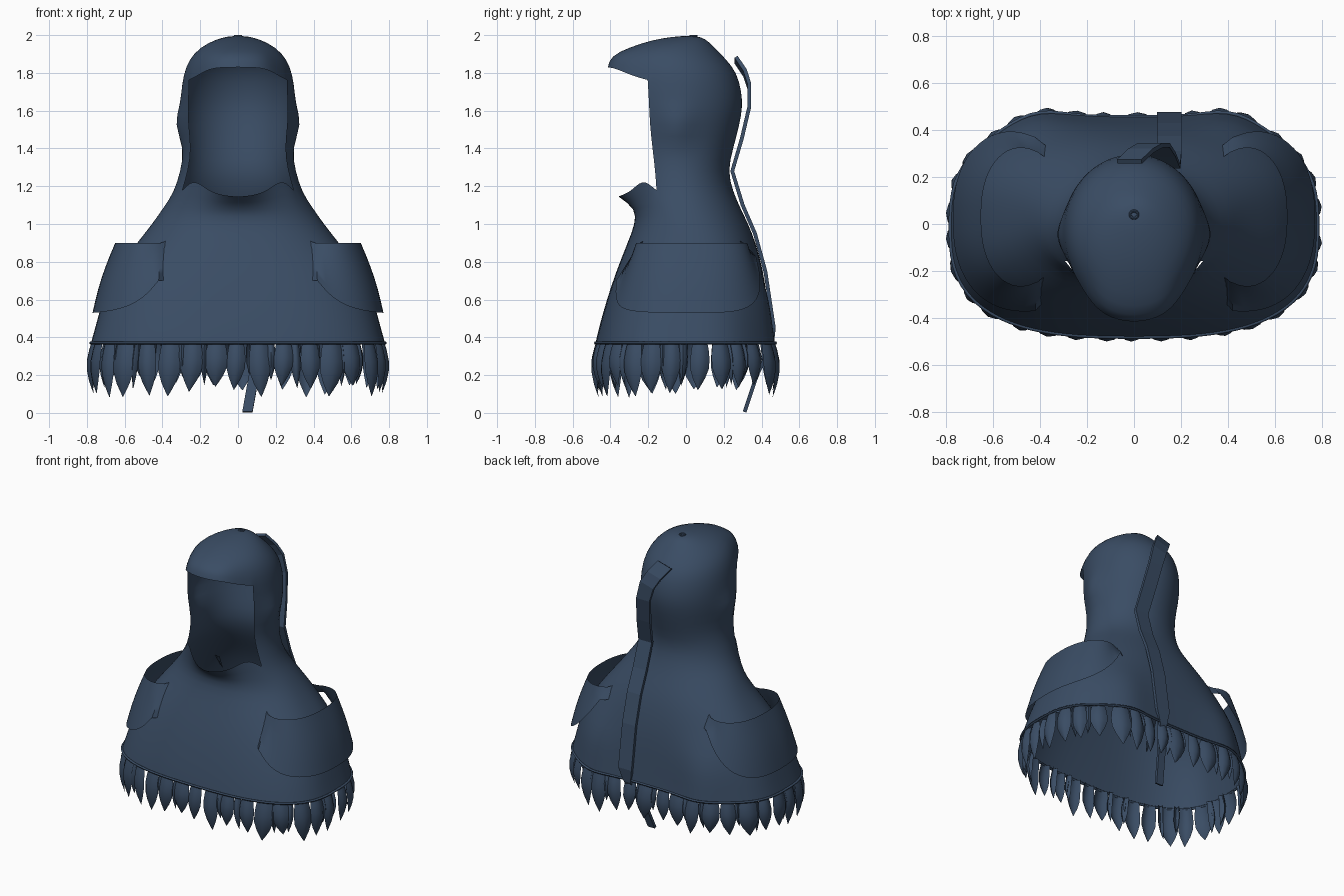
import bpy, bmesh, math, random
from mathutils import Vector

if "Cube" in bpy.data.objects:
    bpy.data.objects.remove(bpy.data.objects["Cube"])

random.seed(4)
cloth = bpy.data.materials.new("dark_slate_blue")
cloth.diffuse_color = (0.042, 0.073, 0.128, 1)
cloth.use_nodes = True
cloth.node_tree.nodes["Principled BSDF"].inputs["Base Color"].default_value = cloth.diffuse_color


def make(name, verts, faces, angle=50):
    me = bpy.data.meshes.new(name)
    me.from_pydata(verts, [], faces)
    me.materials.append(cloth)
    ob = bpy.data.objects.new(name, me)
    bpy.context.collection.objects.link(ob)
    bpy.ops.object.select_all(action='DESELECT')
    ob.select_set(True)
    bpy.context.view_layer.objects.active = ob
    bpy.ops.object.shade_smooth_by_angle(angle=math.radians(angle))
    return ob


def power(v, n):
    return math.copysign(abs(v) ** (2 / n), v)


def grid_faces(rows, cols):
    return [(r * cols + c, r * cols + c + 1, (r + 1) * cols + c + 1, (r + 1) * cols + c)
            for r in range(rows - 1) for c in range(cols - 1)]


# Rings: front z, back z, half width, front y, back y, squareness
RINGS = [
    (.37, .37, .78, -.48, .455, 2.8), (.45, .45, .757, -.462, .445, 2.8),
    (.60, .60, .718, -.42, .43, 2.7), (.75, .75, .652, -.37, .41, 2.6),
    (.90, .90, .535, -.31, .37, 2.4), (1.0, 1.0, .455, -.27, .33, 2.2),
    (1.08, 1.08, .40, -.265, .29, 2.1), (1.16, 1.17, .34, -.29, .25, 2),
    (1.28, 1.28, .305, -.29, .22, 2), (1.40, 1.40, .283, -.32, .25, 2),
    (1.53, 1.53, .30, -.35, .285, 2), (1.64, 1.62, .303, -.36, .30, 2),
    (1.775, 1.70, .298, -.36, .295, 2), (1.865, 1.80, .278, -.345, .27, 2),
    (1.935, 1.87, .235, -.30, .215, 2), (1.975, 1.935, .165, -.18, .15, 2),
    (1.993, 1.985, .08, -.06, .10, 2)]
SEG = 48
LIP, BROW = 7, 12          # rings below and above the face opening


def ring(i, seg=SEG):
    zf, zb, a, yf, yb, n = RINGS[i]
    pts = []
    for k in range(seg):
        t = 2 * math.pi * k / seg          # 0 is the front
        x = a * power(math.sin(t), n)
        f = (1 - power(math.cos(t), n)) / 2
        y, z = yf + (yb - yf) * f, zf + (zb - zf) * f
        off = min(t, 2 * math.pi - t)
        if i < 3 and y > 0:                # fuller back corners at the hem
            y += .045 * math.exp(-((abs(x) - .42) / .16) ** 2)
        if i == LIP:                       # wavy collar edge, pulled forward
            y -= .07 * math.exp(-(off / .5) ** 2)
            z += .065 * math.exp(-((off - .75) / .25) ** 2) - .015 * math.exp(-(off / .3) ** 2)
        if i in (BROW, BROW + 1):          # peak of the hood
            peak = 1 / (1 + (off / .75) ** 6)
            y -= .055 * peak
            z += (.055 if i == BROW else .025) * peak
        # small bulges over the ears
        bump = .045 * math.exp(-((z - 1.53) / .06) ** 2 - ((y + .05) / .09) ** 2)
        x += math.copysign(bump, x)
        pts.append(Vector((x, y, z)))
    return pts


# Hooded cape body with the face opening left out
verts, faces = [], []
for i in range(len(RINGS)):
    verts += ring(i)
for i in range(len(RINGS) - 1):
    for k in range(SEG):
        if LIP <= i < BROW and (k < 8 or k >= SEG - 8):
            continue
        k2 = (k + 1) % SEG
        faces.append((i * SEG + k, i * SEG + k2, (i + 1) * SEG + k2, (i + 1) * SEG + k))
verts.append(Vector((0, .03, 1.997)))
last = (len(RINGS) - 1) * SEG
faces += [(last + k, last + (k + 1) % SEG, len(verts) - 1) for k in range(SEG)]
body = make("hooded_cape", verts, faces, 80)
# sharp corners on the opening, loose points dropped
crease = body.data.attributes.new("crease_vert", 'FLOAT', 'POINT')
for k in (8, SEG - 8):
    crease.data[BROW * SEG + k].value = 1
    crease.data[LIP * SEG + k].value = 1
bm = bmesh.new()
bm.from_mesh(body.data)
bmesh.ops.delete(bm, geom=[v for v in bm.verts if not v.link_faces], context='VERTS')
bm.to_mesh(body.data)
bm.free()
sub = body.modifiers.new("smooth_cloth", 'SUBSURF')
sub.levels = sub.render_levels = 1

# Crown button
bpy.ops.mesh.primitive_torus_add(location=(0, .04, 1.995), major_radius=.016, minor_radius=.006,
                                 major_segments=16, minor_segments=8)
button = bpy.context.object
button.name = "crown_button"
button.data.materials.append(cloth)
bpy.ops.object.shade_smooth_by_angle()


# Shoulder flaps: open at the top, curved lower edge, ends folded into the body
def shoulder_flap(name, side):
    rows, cols, pts = 7, 33, []
    for r in range(rows):
        f = r / (rows - 1)
        line = []
        for c in range(cols):
            t = math.pi * (c / (cols - 1) - .5)
            co, s = power(max(math.cos(t), 0), 2.4), power(math.sin(t), 2.4)
            tuck = (1 - co) ** 3
            top = Vector((.41 + .24 * co, .03 + .315 * s, .90))
            top.y -= math.copysign(.04, s) * tuck
            rise = .17 * tuck if s < 0 else .30 * (1 - co) ** 2
            low = Vector((.42 + .35 * co, .02 + .40 * s, .53 + rise + .03 * s ** 4 * co))
            low.y -= .05 * tuck if s > 0 else -.01 * tuck
            p = top.lerp(low, f)
            p.x += .012 * math.sin(math.pi * f) * co
            line.append(p)
        # folded ends
        a, b = line[0], line[-1]
        lift = .035 * (1 - f)
        line = [Vector((a.x - .10, a.y * .70, a.z + lift))] + line
        line.append(Vector((b.x - .10, b.y * .78, b.z + lift)))
        pts += [(p.x * side, p.y, p.z) for p in line]
    make(name, pts, grid_faces(rows, cols + 2), 60)


shoulder_flap("shoulder_flap_right", 1)
shoulder_flap("shoulder_flap_left", -1)

# Hem path, sampled evenly along its length
loop = ring(0, 240)
loop.append(loop[0])
dist = [0]
for p, q in zip(loop, loop[1:]):
    dist.append(dist[-1] + (q - p).length)


def hem_point(u):
    d = (u % 1) * dist[-1]
    for j in range(len(loop) - 1):
        if d <= dist[j + 1]:
            p = loop[j].lerp(loop[j + 1], (d - dist[j]) / (dist[j + 1] - dist[j]))
            return p, (loop[j + 1] - loop[j]).normalized()
    return loop[0], Vector((1, 0, 0))


# Rolled hem edge
rows, cols, pts = 97, 7, []
for r in range(rows):
    p, tan = hem_point(r / 96)
    out = tan.cross(Vector((0, 0, 1)))
    for c in range(cols):
        a = 2 * math.pi * c / 6
        pts.append(p + out * (.008 * math.cos(a)) + Vector((0, 0, .008 * math.sin(a))))
make("hem_edge", pts, grid_faces(rows, cols), 80)

# Feather fringe: (fraction down, half width)
LEAF = [(0, .38), (.15, .45), (.35, .5), (.55, .48), (.75, .32), (.9, .14), (1, .01)]


def add_feather(pts, faces, u, width, length, inset):
    p, tan = hem_point(u)
    out = tan.cross(Vector((0, 0, 1)))
    lean = random.uniform(-.02, .02)
    base = len(pts)
    for f, w in LEAF:
        mid = p - out * inset + tan * (lean * f * f) - Vector((0, 0, length * f))
        mid += out * (.03 * math.sin(math.pi * f) - .012 * f)
        for s in (-1, -.55, 0, .55, 1):
            curl = .028 * s * s * w / .5
            pts.append(mid + tan * (s * w * width) - out * curl)
    faces += [tuple(base + i for i in f) for f in grid_faces(len(LEAF), 5)]


pts, faces = [], []
COUNT = 34
for i in range(COUNT):
    u = (i + random.uniform(-.12, .12)) / COUNT
    add_feather(pts, faces, u, random.uniform(.095, .135), random.uniform(.22, .29), .003)
    # narrow feathers tucked behind
    if i % 3:
        add_feather(pts, faces, u + .5 / COUNT, random.uniform(.035, .055),
                    random.uniform(.18, .25), .02)
make("feather_fringe", pts, faces, 60)

# Long strap down the back, ending in a loose tail: x, y, z
PATH = [(-.02, .265, 1.87), (.03, .312, 1.80), (.07, .335, 1.73), (.10, .335, 1.62), (.125, .295, 1.45),
        (.145, .245, 1.28), (.15, .30, 1.10), (.15, .365, .95), (.15, .42, .75),
        (.15, .465, .45), (.14, .455, .36), (.085, .375, .20), (.05, .31, .005)]
pts = []
for i, (x, y, z) in enumerate(PATH):
    half = .052 if i < 10 else .027
    for s in (-1, 1):
        pts.append((x + s * half, y, z + (.015 * s if i < 3 else 0)))
strap = make("back_strap", pts, grid_faces(len(PATH), 2), 40)
thick = strap.modifiers.new("thickness", 'SOLIDIFY')
thick.thickness = .02
thick.offset = 0
for poly in strap.data.polygons:
    poly.use_smooth = False
